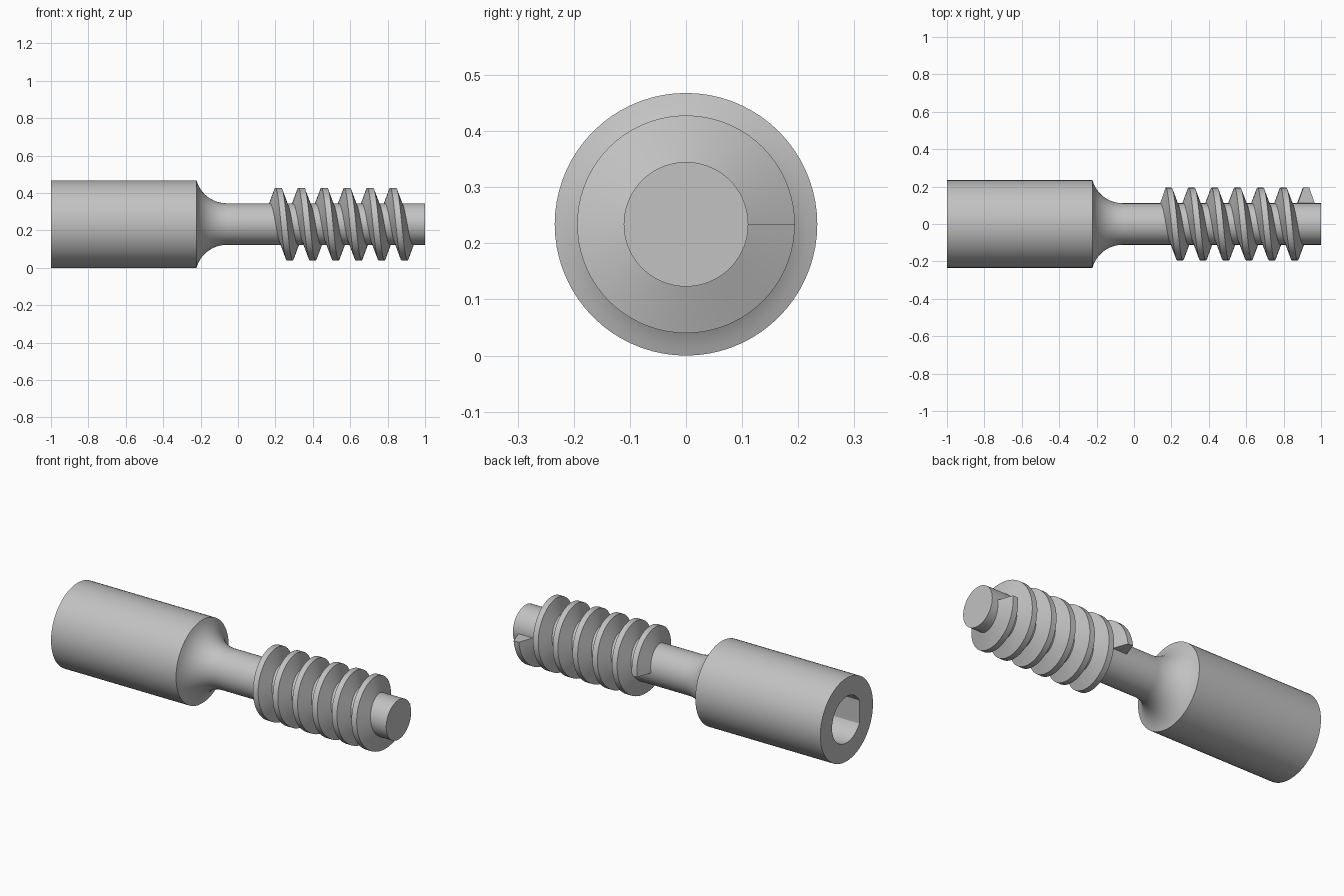
import bpy, bmesh
from math import sin, cos, asin, pi, tau

cube = bpy.data.objects.get("Cube")
if cube:
    bpy.data.objects.remove(cube, do_unlink=True)

HEAD_R, SHAFT_R, THREAD_R, BORE_R = 0.234, 0.111, 0.194, 0.13
BORE_FLAT = 0.113
PITCH, TURNS, START = 0.1227, 6, 0.185
SIDES = 72

grey = bpy.data.materials.new("steel_grey")
grey.use_nodes = True
colour = (0.54, 0.54, 0.54, 1)
grey.diffuse_color = colour
grey.node_tree.nodes["Principled BSDF"].inputs["Base Color"].default_value = colour


def skin(name, rings, closed):
    """Bridge successive rings of points, cap both ends and add the object."""
    bm = bmesh.new()
    loops = [[bm.verts.new(p) for p in ring] for ring in rings]
    n = len(rings[0])
    for a, b in zip(loops, loops[1:]):
        for i in range(n):
            j = (i + 1) % n
            bm.faces.new((a[i], a[j], b[j], b[i]))
    bm.faces.new(loops[0])
    bm.faces.new(loops[-1])
    bmesh.ops.recalc_face_normals(bm, faces=bm.faces)
    mesh = bpy.data.meshes.new(name)
    bm.to_mesh(mesh)
    bm.free()
    mesh.materials.append(grey)
    obj = bpy.data.objects.new(name, mesh)
    bpy.context.collection.objects.link(obj)
    bpy.ops.object.select_all(action="DESELECT")
    obj.select_set(True)
    bpy.context.view_layer.objects.active = obj
    bpy.ops.object.shade_smooth_by_angle(angle=pi / 6)
    return obj


def ring(x, r, flat=1.0):
    """Circle around the long axis, optionally cut by a flat on the -y side."""
    angles = [tau * i / SIDES for i in range(SIDES)]
    return [(x, max(r * cos(a), -flat), HEAD_R + r * sin(a)) for a in angles]


# Body: flatted socket, cylindrical head, concave neck fillet and shaft
body = [ring(-0.4, BORE_R, BORE_FLAT), ring(-1, BORE_R, BORE_FLAT), ring(-1, HEAD_R)]
neck_x, fillet_r = -0.06, 0.168
sweep = asin(0.162 / fillet_r)
for i in range(13):
    a = sweep * (1 - i / 12)
    r = SHAFT_R + fillet_r * (1 - cos(a))
    body.append(ring(neck_x - fillet_r * sin(a), r if i else HEAD_R))
body.append(ring(1, SHAFT_R))
skin("body", body, True)

# Thread: trapezoid swept along a helix, with abrupt flat ends
section = [(-0.047, 0.105), (-0.016, THREAD_R), (0.016, THREAD_R), (0.047, 0.105)]
helix = []
for k in range(TURNS * SIDES + 1):
    a = tau * k / SIDES
    x = START + PITCH * k / SIDES
    helix.append([(x + dx, r * cos(a), HEAD_R + r * sin(a)) for dx, r in section])
skin("thread", helix, True)
